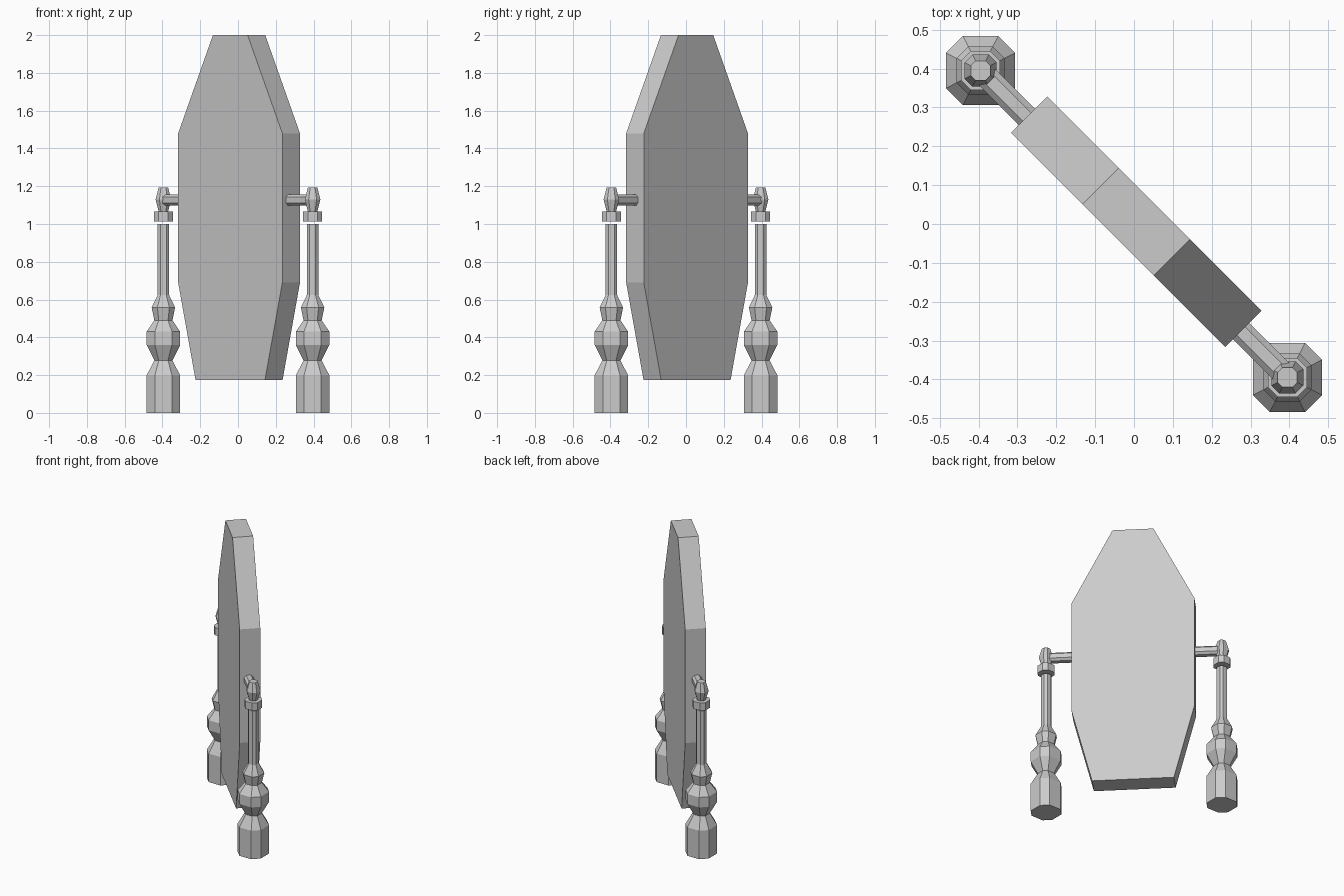
import bpy
import bmesh
import math
from mathutils import Matrix, Vector

cube = bpy.data.objects.get("Cube")
if cube:
    bpy.data.objects.remove(cube, do_unlink=True)

grey = bpy.data.materials.new("plain_grey")
grey.use_nodes = True
colour = (0.6, 0.6, 0.6, 1)
grey.diffuse_color = colour
grey.node_tree.nodes["Principled BSDF"].inputs["Base Color"].default_value = colour

TURN = Matrix.Rotation(math.radians(-45), 4, "Z")
POST = 0.395  # post distance on both axes
ROD_Z = 1.127


def octagon(r):
    """Square of half width r with its corners cut off."""
    c = r * 0.51
    return [(r, -c), (r, c), (c, r), (-c, r), (-r, c), (-r, -c), (-c, -r), (c, -r)]


def loft(name, rings, matrix):
    """Flat-shaded solid skinned through equal-sized rings of points."""
    bm = bmesh.new()
    loops = [[bm.verts.new(p) for p in ring] for ring in rings]
    n = len(loops[0])
    for low, high in zip(loops, loops[1:]):
        for i in range(n):
            j = (i + 1) % n
            bm.faces.new((low[i], low[j], high[j], high[i]))
    bm.faces.new(loops[0][::-1])
    bm.faces.new(loops[-1])
    bmesh.ops.recalc_face_normals(bm, faces=bm.faces)
    mesh = bpy.data.meshes.new(name)
    bm.to_mesh(mesh)
    bm.free()
    mesh.materials.append(grey)
    obj = bpy.data.objects.new(name, mesh)
    obj.matrix_world = matrix
    bpy.context.collection.objects.link(obj)
    return obj


def turned(name, profile, matrix):
    """Octagonal turning from (half width, height) pairs."""
    return loft(name, [[(x, y, z) for x, y in octagon(r)] for r, z in profile], matrix)


# Mirror panel: tapered slab set diagonally between the posts
panel = [(0.26, 0.175), (0.39, 0.69), (0.39, 1.48), (0.13, 2.0)]
T = 0.066
loft("mirror_panel",
     [[(-w, -T, z), (w, -T, z), (w, T, z), (-w, T, z)] for w, z in panel],
     TURN @ Matrix.Translation((0, 0.008, 0)))

# Turned posts, collars, finials and pivot rods on both ends
post = [(0.089, 0), (0.089, 0.198), (0.048, 0.278), (0.089, 0.36), (0.089, 0.43),
        (0.048, 0.49), (0.062, 0.558), (0.03, 0.625), (0.03, 1.0)]
collar = [(0.05, 1.013), (0.05, 1.066)]
finial = [(0.025, 1.066), (0.041, 1.13), (0.025, 1.193)]

for side, s in (("left", 1), ("right", -1)):
    place = Matrix.Translation((s * POST, -s * POST, 0))
    turned(side + "_post", post, place)
    turned(side + "_collar", collar, place)
    turned(side + "_finial", finial, place)
    outer = POST * math.sqrt(2)
    rod = TURN @ Matrix.Translation((0, 0, ROD_Z)) @ Matrix.Rotation(math.radians(90 * s), 4, "Y")
    turned(side + "_pivot_rod", [(0.03, 0.385), (0.03, outer - 0.01)], rod)
